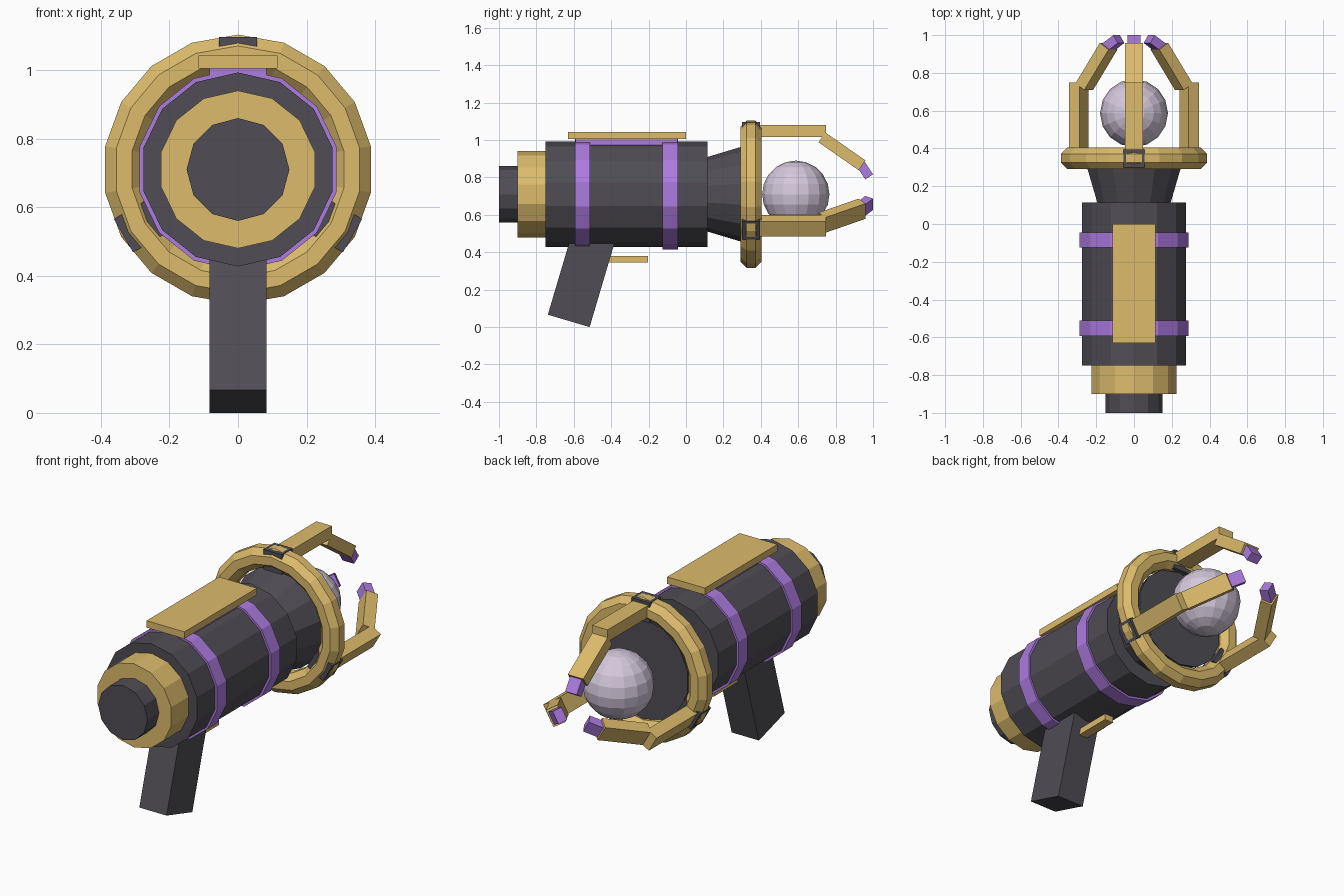
import bpy
from math import sin, cos, pi, radians, hypot
from mathutils import Matrix, Vector

if "Cube" in bpy.data.objects:
    bpy.data.objects.remove(bpy.data.objects["Cube"])

CZ = 0.71  # height of the barrel axis


def material(name, rgb):
    m = bpy.data.materials.new(name)
    m.diffuse_color = (*rgb, 1)
    m.use_nodes = True
    m.node_tree.nodes["Principled BSDF"].inputs["Base Color"].default_value = m.diffuse_color
    return m


GOLD = material("gold", (0.72, 0.50, 0.15))
DARK = material("dark", (0.08, 0.075, 0.09))
PURPLE = material("purple", (0.42, 0.20, 0.75))
LILAC = material("lilac", (0.66, 0.58, 0.72))


def make(name, verts, faces, mat):
    me = bpy.data.meshes.new(name)
    me.from_pydata(verts, [], faces)
    me.materials.append(mat)
    ob = bpy.data.objects.new(name, me)
    bpy.context.collection.objects.link(ob)
    return ob


def lathe(name, profile, n, mat, closed=False):
    """Turn (y, radius) points about the barrel axis, with a corner at the top."""
    k = len(profile)
    verts = [(r * sin(2 * pi * i / n), y, CZ + r * cos(2 * pi * i / n))
             for i in range(n) for y, r in profile]
    faces = []
    for i in range(n):
        a, b = i * k, (i + 1) % n * k
        for j in range(k if closed else k - 1):
            j2 = (j + 1) % k
            faces.append((a + j, a + j2, b + j2, b + j))
    if not closed:
        faces.append([i * k for i in range(n)])
        faces.append([i * k + k - 1 for i in reversed(range(n))])
    return make(name, verts, faces, mat)


def box(name, lo, hi, mat, matrix=Matrix()):
    verts = [matrix @ Vector((x, y, z)) for x in (lo[0], hi[0])
             for y in (lo[1], hi[1]) for z in (lo[2], hi[2])]
    faces = [(0, 1, 3, 2), (4, 6, 7, 5), (0, 4, 5, 1),
             (2, 3, 7, 6), (0, 2, 6, 4), (1, 5, 7, 3)]
    return make(name, verts, faces, mat)


def beam(name, p, q, width, thick, mat, turn):
    """Box along the (y, r) segment p-q, turned about the barrel axis."""
    dy, dr = q[0] - p[0], q[1] - p[1]
    length = hypot(dy, dr)
    frame = Matrix(((1, 0, 0, 0), (0, dy / length, -dr / length, p[0]),
                    (0, dr / length, dy / length, p[1]), (0, 0, 0, 1)))
    return box(name, (-width / 2, 0, -thick / 2), (width / 2, length, thick / 2),
               mat, turn @ frame)


# Barrel
lathe("rear_knob", [(-1.0, 0.15), (-0.88, 0.15)], 12, DARK)
lathe("rear_cap", [(-0.9, 0.23), (-0.74, 0.23)], 14, GOLD)
lathe("barrel", [(-0.75, 0.283), (0.115, 0.283)], 14, DARK)
lathe("muzzle_cone", [(0.10, 0.195), (0.37, 0.276)], 14, DARK)
for i, y in enumerate((-0.593, -0.125)):
    lathe(f"band_{i + 1}", [(y, 0.295), (y + 0.081, 0.295)], 14, PURPLE)

# Muzzle ring with an octagonal section
section = [(0.348 + 0.061 * sin(pi / 8 + j * pi / 4),
            0.337 + 0.061 * cos(pi / 8 + j * pi / 4)) for j in range(8)]
lathe("muzzle_ring", section, 18, GOLD, closed=True)

# Top rail
box("rail_base", (-0.083, -0.59, 0.95), (0.083, -0.045, 1.01), PURPLE)
box("rail_plate", (-0.115, -0.63, 1.005), (0.115, 0.0, 1.043), GOLD)

# Grip and trigger
tilt = Matrix.Translation((0, -0.627, 0.033)) @ Matrix.Rotation(radians(-16.5), 4, 'X')
box("grip", (-0.083, -0.1165, 0), (0.083, 0.1165, 0.52), DARK, tilt)
box("trigger", (-0.027, -0.46, 0.345), (0.027, -0.203, 0.38), GOLD)

# Three claws with their clamps on the ring
for i in range(3):
    turn = Matrix.Translation((0, 0, CZ)) @ Matrix.Rotation(i * 2 * pi / 3, 4, 'Y')
    box(f"claw_clamp_{i + 1}", (-0.056, 0.30, 0.275), (0.056, 0.395, 0.386), DARK, turn)
    beam(f"claw_arm_{i + 1}", (0.36, 0.338), (0.748, 0.338), 0.094, 0.066, GOLD, turn)
    beam(f"claw_finger_{i + 1}", (0.727, 0.304), (0.941, 0.155), 0.094, 0.064, GOLD, turn)
    beam(f"claw_tip_{i + 1}", (0.935, 0.160), (0.979, 0.093), 0.07, 0.05, PURPLE, turn)

# Energy orb
bpy.ops.mesh.primitive_uv_sphere_add(segments=16, ring_count=10, radius=0.18,
                                     location=(0, 0.587, CZ))
orb = bpy.context.object
orb.name = "orb"
orb.data.materials.append(LILAC)
